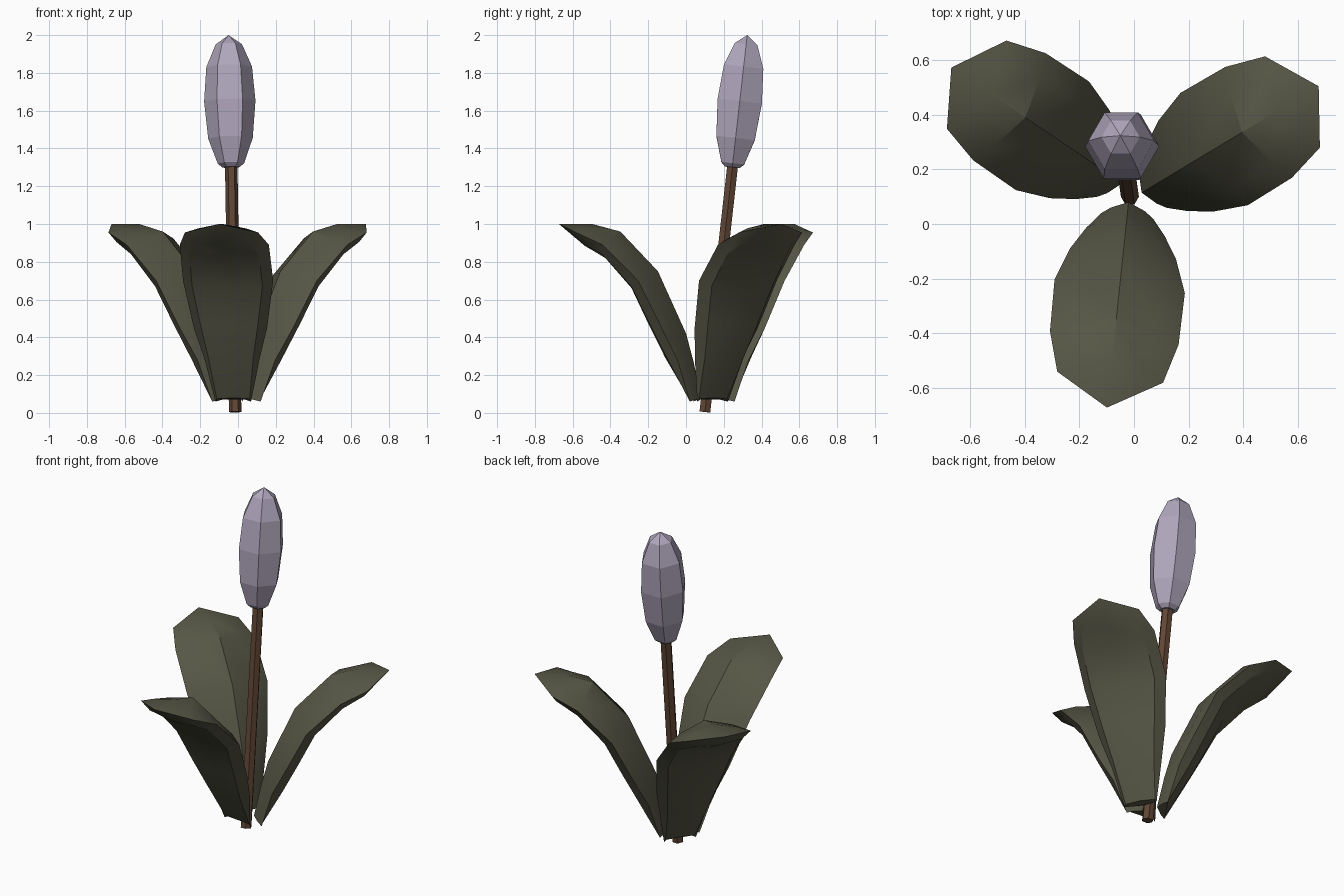
import bpy, bmesh, math
from mathutils import Vector

if "Cube" in bpy.data.objects:
    bpy.data.objects.remove(bpy.data.objects["Cube"])


def material(name, rgb):
    m = bpy.data.materials.new(name)
    m.diffuse_color = (*rgb, 1)
    m.use_nodes = True
    m.node_tree.nodes["Principled BSDF"].inputs["Base Color"].default_value = m.diffuse_color
    return m


def finish(name, bm, mat, smooth_angle=None):
    bmesh.ops.recalc_face_normals(bm, faces=bm.faces)
    me = bpy.data.meshes.new(name)
    bm.to_mesh(me)
    bm.free()
    me.materials.append(mat)
    if smooth_angle:
        me.shade_smooth()
        me.set_sharp_from_angle(angle=math.radians(smooth_angle))
    ob = bpy.data.objects.new(name, me)
    bpy.context.collection.objects.link(ob)
    return ob


def skin(bm, rings):
    for a, b in zip(rings, rings[1:]):
        n = len(a)
        for i in range(n):
            j = (i + 1) % n
            bm.faces.new((a[i], a[j], b[j], b[i]))


def lathe(name, start, end, profile, mat, sides=6):
    """Six-sided rings (fraction of the axis, radius) along a leaning axis."""
    start, end = Vector(start), Vector(end)
    d = (end - start).normalized()
    u = Vector((1, 0, 0))
    u = (u - d * u.dot(d)).normalized()
    v = d.cross(u)
    bm = bmesh.new()
    rings = []
    for t, r in profile:
        c = start.lerp(end, t)
        rings.append([bm.verts.new(c + r * (u * math.cos(a) + v * math.sin(a)))
                      for a in (2 * math.pi * i / sides for i in range(sides))])
    skin(bm, rings)
    bm.faces.new(rings[0][::-1])
    bm.faces.new(rings[-1])
    bmesh.ops.remove_doubles(bm, verts=bm.verts, dist=0.0005)
    return finish(name, bm, mat)


# Leaf sections: (reach, z) of upper midrib, (half width, reach, z) of rim,
# (reach, z) of underside, width fraction of the underside fold
LEAF = [
    ((0.00, 0.08), (0.095, 0.05, 0.06), (0.055, 0.08), 0.92),
    ((0.04, 0.27), (0.145, 0.11, 0.28), (0.19, 0.29), 0.82),
    ((0.08, 0.42), (0.195, 0.19, 0.45), (0.28, 0.47), 0.78),
    ((0.23, 0.75), (0.24, 0.31, 0.70), (0.37, 0.66), 0.78),
    ((0.43, 0.96), (0.237, 0.50, 0.89), (0.51, 0.82), 0.78),
    ((0.58, 1.00), (0.195, 0.645, 0.955), (0.62, 0.885), 0.75),
]
LEAF_TIP = (0.757, 1.0)


def leaf(name, base, angle, mat):
    """Thick, arching leaf with creased faces, closed at the foot and at the tip."""
    a = math.radians(angle)
    out = Vector((math.cos(a), math.sin(a), 0))
    side = Vector((-out.y, out.x, 0))
    root = Vector((*base, 0))
    bm = bmesh.new()

    def vert(w, p):
        return bm.verts.new(root + out * p[0] + side * w + Vector((0, 0, p[1])))

    rings = []
    for top, (w, *rim), low, f in LEAF:
        top, rim, low = Vector(top), Vector(rim), Vector(low)
        up, down = top.lerp(rim, 0.52), low.lerp(rim, 0.28)
        rings.append([vert(-w, rim), vert(-0.65 * w, up), vert(0, top),
                      vert(0.65 * w, up), vert(w, rim),
                      vert(f * w, down), vert(0, low), vert(-f * w, down)])
    skin(bm, rings)
    bm.faces.new(rings[0])
    tip, last = vert(0, LEAF_TIP), rings[-1]
    for i in range(8):
        bm.faces.new((last[i], last[(i + 1) % 8], tip))
    return finish(name, bm, mat, 28)


green = material("leaf_green", (0.095, 0.095, 0.062))
brown = material("stem_brown", (0.12, 0.062, 0.036))
lilac = material("bud_lilac", (0.43, 0.38, 0.50))

# Leaning stem
lathe("stem", (-0.015, 0.10, 0.005), (-0.036, 0.248, 1.32),
      [(0, 0.033), (1, 0.033)], brown)

# Closed flower bud
lathe("flower_bud", (-0.037, 0.245, 1.30), (-0.05, 0.324, 2.0),
      [(0, 0.045), (0.03, 0.07), (0.22, 0.118), (0.50, 0.136),
       (0.76, 0.121), (0.93, 0.07), (1, 0)], lilac)

# Three arching leaves
leaf("front_leaf", (-0.02, 0.08), 264, green)
leaf("right_leaf", (0.028, 0.115), 31, green)
leaf("left_leaf", (-0.042, 0.15), 146, green)
